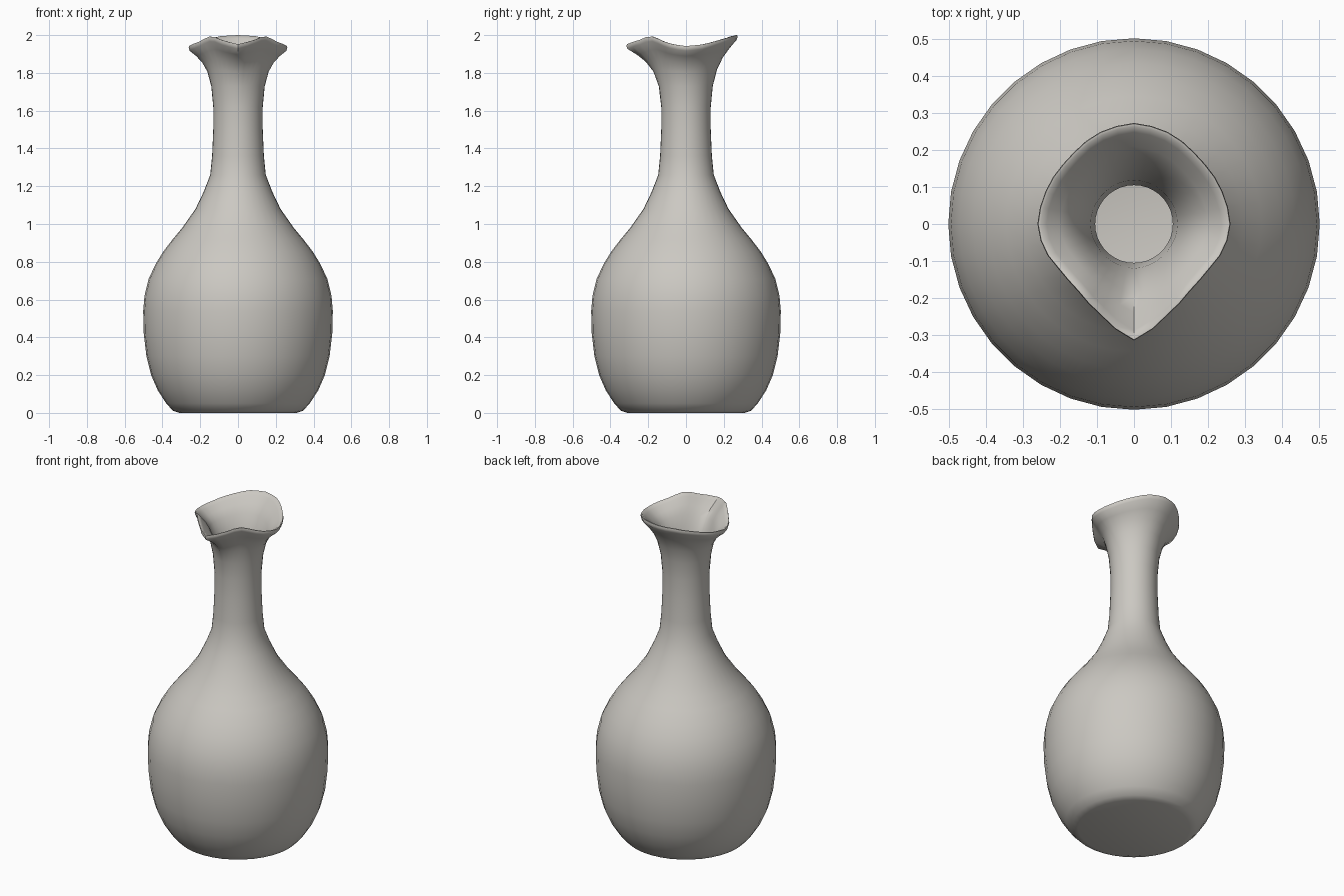
import bpy, bmesh, math

if "Cube" in bpy.data.objects:
    bpy.data.objects.remove(bpy.data.objects["Cube"])

SEG = 36

# rim outline by angle away from the spout: (degrees, radius, height)
RIM = [(0, .315, 1.952), (20, .263, 1.975), (35, .24, 1.996), (45, .233, 1.988),
       (60, .238, 1.966), (75, .254, 1.95), (90, .261, 1.942), (110, .255, 1.95),
       (135, .25, 1.973), (160, .265, 1.995), (180, .273, 2.0)]

def rim_at(deg):
    for (a0, r0, z0), (a1, r1, z1) in zip(RIM, RIM[1:]):
        if deg <= a1:
            t = (deg - a0) / (a1 - a0)
            return r0 + (r1 - r0) * t, z0 + (z1 - z0) * t
    return RIM[-1][1:]

# rings: (radius, height, how much of the rim shape applies)
OUTER = [(.31, 0, 0), (.345, .012, 0), (.38, .05, 0), (.425, .12, 0), (.46, .2, 0),
         (.485, .3, 0), (.499, .42, 0), (.502, .54, 0), (.495, .62, 0), (.473, .71, 0),
         (.435, .79, 0), (.395, .855, 0), (.345, .92, 0), (.295, .98, 0), (.225, 1.08, 0),
         (.182, 1.17, 0), (.147, 1.26, 0), (.137, 1.36, 0), (.131, 1.5, 0), (.131, 1.62, 0),
         (.141, 1.73, .05), (.16, 1.81, .2), (.185, 1.865, .45), (.215, 1.905, .7),
         (.247, 1.94, 1), (.252, 1.955, 1)]
LIP = [(.25, 1.965, 1), (.243, 1.965, 1), (.228, 1.95, .95)]
INNER = [(.195, 1.92, .7), (.165, 1.88, .45), (.138, 1.81, .2), (.117, 1.73, .05)]
INNER += [(r - .026, max(z, .03), 0) for r, z, w in reversed(OUTER[1:20])]

bm = bmesh.new()
rings = []
for r, z, w in OUTER + LIP + INNER:
    ring = []
    for i in range(SEG):
        deg = 360 * i / SEG
        rr, rz = rim_at(min(deg, 360 - deg))
        rad = r + w * (rr - .252)
        a = math.radians(deg)
        ring.append(bm.verts.new((rad * math.sin(a), -rad * math.cos(a), z + w * (rz - 1.965))))
    rings.append(ring)
for a, b in zip(rings, rings[1:]):
    for i in range(SEG):
        j = (i + 1) % SEG
        bm.faces.new((a[i], a[j], b[j], b[i]))
# underside and inside floor
bm.faces.new(rings[0])
bm.faces.new(rings[-1])
bmesh.ops.remove_doubles(bm, verts=bm.verts, dist=.0001)
bmesh.ops.recalc_face_normals(bm, faces=bm.faces)

mesh = bpy.data.meshes.new("vase")
bm.to_mesh(mesh)
bm.free()
vase = bpy.data.objects.new("vase", mesh)
bpy.context.collection.objects.link(vase)

clay = bpy.data.materials.new("warm grey clay")
clay.diffuse_color = (.6, .58, .54, 1)
clay.use_nodes = True
clay.node_tree.nodes["Principled BSDF"].inputs["Base Color"].default_value = clay.diffuse_color
mesh.materials.append(clay)

bpy.context.view_layer.objects.active = vase
vase.select_set(True)
bpy.ops.object.shade_smooth_by_angle(angle=math.radians(50))
